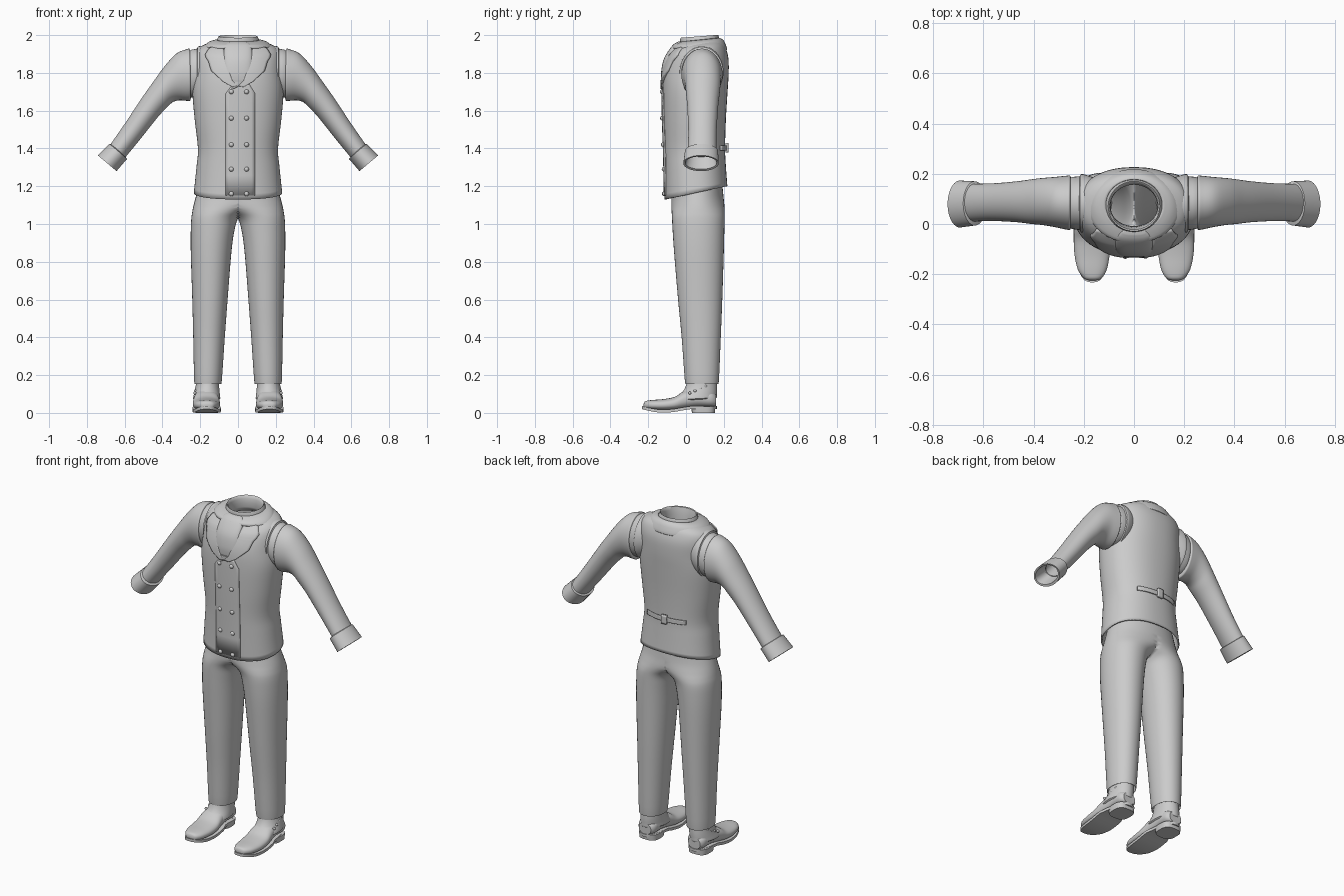
import bpy, bmesh, math
from mathutils import Vector as V
from mathutils.bvhtree import BVHTree

if "Cube" in bpy.data.objects:
    bpy.data.objects.remove(bpy.data.objects["Cube"], do_unlink=True)

GREY = (0.6, 0.6, 0.6, 1)
cloth = bpy.data.materials.new("plain grey")
cloth.use_nodes = True
cloth.diffuse_color = GREY
cloth.node_tree.nodes["Principled BSDF"].inputs["Base Color"].default_value = GREY


def finish(name, bm, mirror=False, thick=0, angle=40):
    bmesh.ops.recalc_face_normals(bm, faces=bm.faces)
    me = bpy.data.meshes.new(name)
    bm.to_mesh(me)
    me.materials.append(cloth)
    me.shade_smooth()
    me.set_sharp_from_angle(angle=math.radians(angle))
    ob = bpy.data.objects.new(name, me)
    bpy.context.collection.objects.link(ob)
    if thick:
        mod = ob.modifiers.new("thickness", "SOLIDIFY")
        mod.thickness, mod.offset = thick, 0
    if mirror:
        mod = ob.modifiers.new("mirror", "MIRROR")
        mod.use_clip = True
    return ob


def catmull(p, q, r, s, t):
    return 0.5 * (2 * q + (r - p) * t + (2 * p - 5 * q + 4 * r - s) * t * t
                  + (3 * q - p - 3 * r + s) * t ** 3)


def loft(rings, steps=4, segs=40, power=2.0, caps=False, half=False):
    """Skin through rings given as (centre, half width vector, half depth vector)."""
    fine, n = [], len(rings)
    for i in range(n - 1):
        four = [rings[max(0, min(n - 1, i + k))] for k in (-1, 0, 1, 2)]
        for s in range(steps):
            fine.append([catmull(*[f[k] for f in four], s / steps) for k in range(3)])
    fine.append(rings[-1])
    bm, loops = bmesh.new(), []
    for c, u, v in fine:
        loop = []
        for k in range(segs):
            a = 2 * math.pi * k / segs
            ca, sa = math.cos(a), math.sin(a)
            p = (c + u * math.copysign(abs(ca) ** (2 / power), ca)
                 + v * math.copysign(abs(sa) ** (2 / power), sa))
            if half:
                p.x = max(0, p.x)
            loop.append(bm.verts.new(p))
        loops.append(loop)
    for a, b in zip(loops, loops[1:]):
        for k in range(segs):
            j = (k + 1) % segs
            bm.faces.new((a[k], a[j], b[j], b[k]))
    if caps:
        bm.faces.new(loops[0])
        bm.faces.new(loops[-1])
    if half:
        inner = [f for f in bm.faces if all(w.co.x < 1e-5 for w in f.verts)]
        bmesh.ops.delete(bm, geom=inner, context="FACES")
    return bm


def level(z, x0, x1, y0, y1, tilt=0):
    """Ring around a vertical part; tilt raises its back."""
    return (V(((x0 + x1) / 2, (y0 + y1) / 2, z)), V(((x1 - x0) / 2, 0, 0)),
            V((0, (y1 - y0) / 2, tilt)))


def limb(ax, az, bx, bz, y0, y1):
    """Ring between an upper point a and a lower point b."""
    return (V(((ax + bx) / 2, (y0 + y1) / 2, (az + bz) / 2)),
            V(((ax - bx) / 2, 0, (az - bz) / 2)), V((0, (y1 - y0) / 2, 0)))


# Waistcoat body, open at hem and neck
body = loft([level(z, -w, w, a, b, t) for z, w, a, b, t in (
    (1.165, .23, -.11, .215, .035), (1.3, .216, -.112, .207, .01),
    (1.4, .208, -.115, .203, 0), (1.55, .225, -.12, .207, 0),
    (1.7, .237, -.122, .216, 0), (1.8, .228, -.115, .222, 0),
    (1.88, .224, -.088, .22, 0), (1.925, .208, -.058, .205, .008),
    (1.95, .165, -.035, .188, .01), (1.965, .115, -.022, .172, .01))],
    segs=64, power=2.25)
tree = BVHTree.FromBMesh(body)
finish("waistcoat", body, thick=.008)


def surface(x, z, lift, side=-1):
    hit = tree.ray_cast(V((x, side, z)), V((0, -side, 0)))[0]
    return V((x, (hit.y if hit else 0) + side * lift, z))


def patch(name, rows, lift, thick, side=-1, mirror=False, cols=8, steps=5):
    """Cloth panel laid on the body; each row is (z left, z right, x left, x right)."""
    bm, grid = bmesh.new(), []
    dense = [[p + (q - p) * s / steps for p, q in zip(a, b)]
             for a, b in zip(rows, rows[1:]) for s in range(steps)] + [rows[-1]]
    for za, zb, xa, xb in dense:
        grid.append([bm.verts.new(surface(xa + (xb - xa) * k / cols,
                                          za + (zb - za) * k / cols, lift, side))
                     for k in range(cols + 1)])
    for a, b in zip(grid, grid[1:]):
        for k in range(cols):
            bm.faces.new((a[k], a[k + 1], b[k + 1], b[k]))
    finish(name, bm, mirror, thick)


# Overlapping front, lapels and back strap
patch("front_overlap", [(1.73, 1.74, -.035, .06), (1.69, 1.69, -.065, .09),
                        (1.15, 1.15, -.066, .09)], .005, .006)
patch("lapels", [(1.945, 1.93, .08, .15), (1.9, 1.895, .07, .172), (1.865, 1.88, .06, .168),
                 (1.86, 1.86, .058, .155), (1.82, 1.81, .05, .14), (1.76, 1.755, .03, .08),
                 (1.73, 1.725, .0, .03)], .009, .012, mirror=True)
patch("back_strap", [(1.415, 1.415, -.13, .13), (1.39, 1.39, -.13, .13)],
      .008, .008, side=1, cols=16)
patch("strap_buckle", [(1.43, 1.43, -.022, .012), (1.378, 1.378, -.022, .012)],
      .014, .014, side=1)


def studs(name, points, radius, mirror=False):
    bm = bmesh.new()
    for p in points:
        made = bmesh.ops.create_uvsphere(bm, u_segments=16, v_segments=8, radius=radius)
        bmesh.ops.translate(bm, verts=made["verts"], vec=p)
    finish(name, bm, mirror, angle=80)


studs("front_buttons", [surface(x, z, .005) for x in (-.035, .045)
                        for z in (1.7, 1.56, 1.42, 1.29, 1.16)], .013)

# Standing shirt collar and the folded waistcoat collar
finish("shirt_collar", loft([level(z, -w, w, a, b, t) for z, w, a, b, t in (
    (1.95, .118, -.028, .178, .01), (1.985, .106, -.03, .172, .008),
    (1.99, .1, -.024, .167, .008), (1.95, .095, -.015, .158, .01),
    (1.9, .1, -.01, .165, .01))], steps=2), thick=.003)
finish("folded_collar", loft([level(z, -w, w, a, b, t) for z, w, a, b, t in (
    (1.972, .112, -.024, .177, .01), (1.962, .15, -.045, .196, .008),
    (1.938, .178, -.07, .212, -.004), (1.925, .18, -.073, .214, -.005))], steps=3), thick=.008)

# Cravat
finish("cravat", loft([level(z, -w, w, y - d, y + d) for z, w, y, d in (
    (1.965, .045, -.03, .012), (1.945, .068, -.052, .02), (1.88, .078, -.085, .03),
    (1.81, .073, -.107, .024), (1.765, .066, -.115, .016), (1.75, .05, -.116, .012))],
    power=2.3, caps=True))
finish("cravat_tail", loft([level(z, x - w, x + w, -.136, -.116) for z, x, w in (
    (1.755, .0, .035), (1.735, -.008, .022), (1.715, -.028, .006))], caps=True))

# Shoulders and sleeves, mirrored
finish("shoulders", loft([limb(*r) for r in (
    (.15, 1.94, .17, 1.69, -.02, .185), (.2, 1.942, .2, 1.675, -.033, .198),
    (.215, 1.937, .212, 1.668, -.032, .197), (.218, 1.928, .215, 1.676, -.024, .19),
    (.25, 1.922, .245, 1.67, -.02, .187), (.262, 1.91, .255, 1.675, -.01, .18))],
    steps=2), mirror=True)
finish("sleeves", loft([limb(*r) for r in (
    (.25, 1.9, .25, 1.68, 0, .175), (.256, 1.926, .252, 1.655, -.022, .192),
    (.272, 1.925, .268, 1.652, -.022, .192), (.325, 1.903, .31, 1.655, -.012, .187),
    (.385, 1.84, .345, 1.645, -.004, .183), (.44, 1.765, .375, 1.618, 0, .178),
    (.505, 1.673, .425, 1.565, .007, .17), (.6, 1.53, .515, 1.452, .012, .162),
    (.675, 1.422, .597, 1.352, .01, .16))]), mirror=True)
finish("cuffs", loft([limb(*r) for r in (
    (.665, 1.42, .6, 1.36, .012, .155), (.68, 1.424, .587, 1.345, -.006, .17),
    (.742, 1.363, .643, 1.28, -.014, .173), (.733, 1.358, .652, 1.29, -.004, .163),
    (.67, 1.41, .602, 1.355, .012, .15))], steps=1), mirror=True)

# Trousers, one leg joined to its mirror image at the seat
finish("trousers", loft([level(*r) for r in (
    (1.23, -.2, .2, -.08, .19), (1.15, -.222, .222, -.078, .198),
    (1.1, -.15, .235, -.078, .203), (1.065, -.06, .242, -.076, .204),
    (1.03, -.004, .247, -.074, .204), (.97, .018, .25, -.071, .203),
    (.85, .035, .25, -.063, .2), (.6, .055, .242, -.042, .192),
    (.4, .07, .237, -.023, .184), (.17, .086, .232, -.006, .174),
    (.172, .092, .226, 0, .168), (.22, .095, .222, .005, .165))],
    power=2.1, half=True), mirror=True)


def upright(y, x0, x1, z0, z1):
    """Ring across the shoe."""
    return (V(((x0 + x1) / 2, y, (z0 + z1) / 2)), V(((x1 - x0) / 2, 0, 0)),
            V((0, 0, (z1 - z0) / 2)))


# Shoes: foot, ankle piece, sole, heel and side buttons
finish("shoe_uppers", loft([upright(*r) for r in (
    (-.224, .15, .18, .03, .048), (-.215, .128, .2, .022, .062),
    (-.18, .108, .224, .016, .068), (-.12, .097, .237, .012, .073),
    (-.06, .095, .239, .014, .085), (-.01, .1, .235, .02, .115),
    (.06, .105, .226, .03, .13), (.13, .108, .222, .03, .12),
    (.158, .125, .205, .035, .1))], power=2.3, caps=True), mirror=True)
finish("ankle_pieces", loft([level(*r) for r in (
    (.2, .1, .22, .01, .16, 0), (.15, .1, .223, .002, .163, 0),
    (.115, .098, .229, -.02, .164, .006), (.088, .095, .236, -.055, .163, .006),
    (.075, .094, .238, -.062, .163, .006), (.07, .102, .23, -.054, .157, .006))],
    steps=2), mirror=True)

bm = bmesh.new()
outline = []
for k in range(40):
    a = 2 * math.pi * k / 40
    y = -.035 + .198 * math.sin(a)
    w = (.075 if y < 0 else .066) * math.copysign(abs(math.cos(a)) ** .75, math.cos(a))
    z = .012 + .018 * max(0, min(1, (y + .08) / .1)) + .5 * max(0, -y - .14) ** 1.4
    outline.append((.166 + w, y, z))
top = bm.faces.new([bm.verts.new((x, y, z + .006)) for x, y, z in outline])
low = bm.faces.new([bm.verts.new((x, y, z - .01)) for x, y, z in outline])
bmesh.ops.bridge_loops(bm, edges=list(top.edges) + list(low.edges))
bmesh.ops.triangulate(bm, faces=[top, low])
finish("soles", bm, mirror=True)

finish("heels", loft([level(z, .166 - w, .166 + w, .028 + g, .156 - g) for z, w, g in (
    (.035, .062, 0), (.012, .06, .002), (0, .059, .003))],
    steps=1, power=3, caps=True), mirror=True)
studs("shoe_buttons", [V((.228 - .004 * i, .02 + .028 * i, .105 + .012 * i))
                       for i in range(4)], .008, mirror=True)
